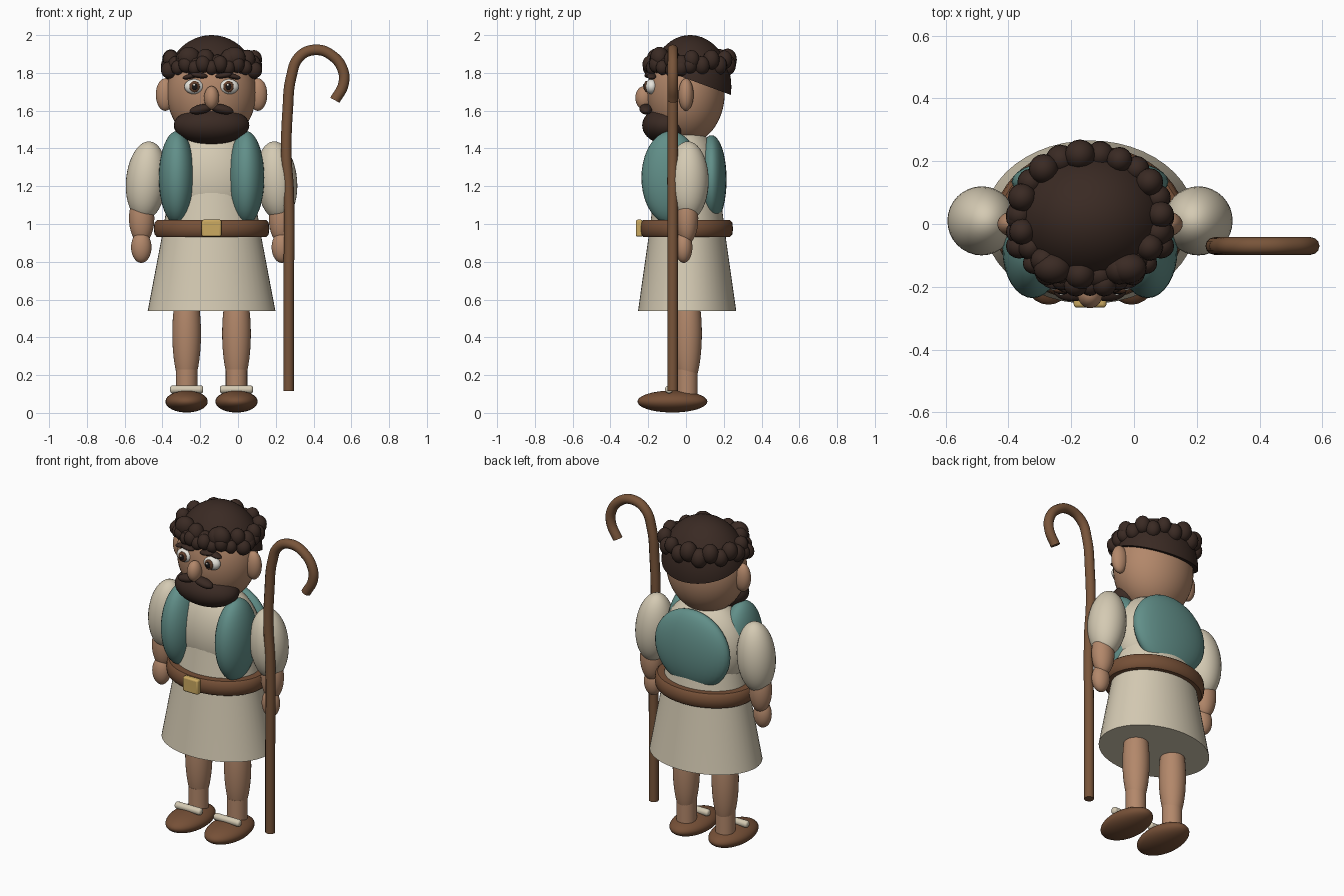
import bpy, bmesh, math, random
from mathutils import Vector, Matrix

if "Cube" in bpy.data.objects:
    bpy.data.objects.remove(bpy.data.objects["Cube"])

random.seed(4)
CX = -0.14  # centre line of the figure


def material(name, r, g, b):
    m = bpy.data.materials.new(name)
    m.diffuse_color = (r, g, b, 1)
    m.use_nodes = True
    m.node_tree.nodes["Principled BSDF"].inputs["Base Color"].default_value = m.diffuse_color
    return m


SKIN = material("skin", 0.45, 0.245, 0.145)
HAIR = material("dark_hair", 0.042, 0.023, 0.017)
LINEN = material("linen", 0.66, 0.59, 0.45)
TEAL = material("teal_cloth", 0.12, 0.275, 0.25)
LEATHER = material("leather", 0.18, 0.08, 0.038)
WOOD = material("wood", 0.19, 0.09, 0.042)
GOLD = material("gold", 0.6, 0.4, 0.12)
WHITE = material("eye_white", 0.8, 0.78, 0.72)
IRIS = material("iris_brown", 0.12, 0.05, 0.025)
BLACK = material("pupil_black", 0.01, 0.008, 0.008)


def finish(ob, name, mat, angle=40):
    ob.name = name
    ob.data.materials.append(mat)
    bpy.ops.object.select_all(action='DESELECT')
    ob.select_set(True)
    bpy.context.view_layer.objects.active = ob
    bpy.ops.object.shade_smooth_by_angle(angle=math.radians(angle))
    return ob


def mesh_object(bm, name, mat):
    me = bpy.data.meshes.new(name)
    bm.to_mesh(me)
    bm.free()
    ob = bpy.data.objects.new(name, me)
    bpy.context.collection.objects.link(ob)
    return finish(ob, name, mat)


def ball(name, mat, loc, r, tilt=0, seg=32, rings=20):
    """Ellipsoid; x is measured from the centre line, tilt turns it about y."""
    bm = bmesh.new()
    bmesh.ops.create_uvsphere(bm, u_segments=seg, v_segments=rings, radius=1)
    m = (Matrix.Translation((CX + loc[0], loc[1], loc[2]))
         @ Matrix.Rotation(math.radians(tilt), 4, 'Y') @ Matrix.Diagonal((*r, 1)))
    bm.transform(m)
    return mesh_object(bm, name, mat)


def pair(name, mat, loc, r, tilt=0, **kw):
    """Left and right ellipsoids mirrored over the centre line."""
    for side, s in (("left", 1), ("right", -1)):
        ball(f"{name}_{side}", mat, (s * loc[0], loc[1], loc[2]), r, s * tilt, **kw)


def loft(name, mat, x, y, rows, seg=48):
    """Stack of ellipses (rx, ry, z) with capped ends."""
    bm = bmesh.new()
    loops = [[bm.verts.new((CX + x + rx * math.cos(2 * math.pi * i / seg),
                            y + ry * math.sin(2 * math.pi * i / seg), z))
              for i in range(seg)] for rx, ry, z in rows]
    for a, b in zip(loops, loops[1:]):
        for i in range(seg):
            j = (i + 1) % seg
            bm.faces.new((a[i], a[j], b[j], b[i]))
    bm.faces.new(loops[0][::-1])
    bm.faces.new(loops[-1])
    return mesh_object(bm, name, mat)


# Feet, straps and legs
pair("shoe", LEATHER, (0.132, -0.072, 0.06), (0.112, 0.185, 0.058))
pair("shin", SKIN, (0.132, 0.008, 0.42), (0.076, 0.076, 0.3))
for side, s in (("left", 1), ("right", -1)):
    loft(f"ankle_{side}", SKIN, s * 0.132, 0.005,
         [(0.057, 0.057, 0.07), (0.057, 0.057, 0.23)], 24)
    bpy.ops.mesh.primitive_cylinder_add(vertices=20, radius=0.021, depth=0.175,
                                        location=(CX + s * 0.132, -0.09, 0.124),
                                        rotation=(0, math.pi / 2, 0))
    strap = finish(bpy.context.object, f"shoe_strap_{side}", LINEN)
    bev = strap.modifiers.new("round", 'BEVEL')
    bev.width, bev.segments = 0.012, 3

# Tunic, chest and neck
loft("tunic", LINEN, 0, 0.006,
     [(0.338, 0.26, 0.54), (0.262, 0.203, 0.94), (0.222, 0.172, 1.18)])
ball("chest", LINEN, (0, 0.006, 1.23), (0.265, 0.18, 0.28))
loft("neck", SKIN, 0, 0, [(0.09, 0.085, 1.38), (0.09, 0.085, 1.52)], 24)

# Belt and buckle
loft("belt", LEATHER, 0, 0.003,
     [(0.25, 0.19, 0.932), (0.29, 0.23, 0.932), (0.302, 0.242, 0.945), (0.306, 0.246, 0.975),
      (0.302, 0.242, 1.008), (0.29, 0.23, 1.02), (0.25, 0.19, 1.02)])
bpy.ops.mesh.primitive_cube_add(size=1, location=(CX, -0.248, 0.978))
buckle = bpy.context.object
buckle.scale = (0.104, 0.036, 0.09)
bpy.ops.object.transform_apply(location=False, rotation=False, scale=True)
finish(buckle, "buckle", GOLD)
bev = buckle.modifiers.new("round", 'BEVEL')
bev.width, bev.segments = 0.01, 3

# Vest
pair("vest_front", TEAL, (0.183, -0.08, 1.245), (0.096, 0.156, 0.247))
ball("vest_back", TEAL, (0, 0.135, 1.235), (0.25, 0.08, 0.235))

# Arms
pair("sleeve", LINEN, (0.345, 0.01, 1.228), (0.108, 0.11, 0.21), -5)
pair("forearm", SKIN, (0.37, 0.005, 1.03), (0.067, 0.06, 0.135))
pair("hand", SKIN, (0.372, -0.012, 0.877), (0.054, 0.046, 0.083))

# Head, ears and nose
ball("head", SKIN, (0, 0, 1.695), (0.236, 0.205, 0.272), seg=48, rings=32)
pair("ear", SKIN, (0.245, 0, 1.685), (0.05, 0.04, 0.086))
ball("nose", SKIN, (0, -0.222, 1.668), (0.04, 0.046, 0.062))

# Beard and moustache
ball("beard", HAIR, (0, -0.1, 1.522), (0.2, 0.132, 0.1))
pair("moustache", HAIR, (0.055, -0.212, 1.608), (0.062, 0.034, 0.025), 12)

# Eyes and brows
pair("eye", WHITE, (0.092, -0.182, 1.727), (0.052, 0.034, 0.04))
pair("iris", IRIS, (0.09, -0.21, 1.727), (0.028, 0.012, 0.03), seg=20, rings=12)
pair("pupil", BLACK, (0.089, -0.219, 1.727), (0.016, 0.006, 0.018), seg=16, rings=10)
for x in (0.092, -0.086):
    ball("eye_glint", WHITE, (x - 0.006, -0.224, 1.736), (0.006, 0.004, 0.006), seg=10, rings=6)
pair("brow_inner", HAIR, (0.065, -0.195, 1.787), (0.045, 0.025, 0.015), -8, seg=20, rings=12)
pair("brow_outer", HAIR, (0.11, -0.182, 1.783), (0.045, 0.025, 0.014), 14, seg=20, rings=12)

# Hair cap: ellipsoid cut by a plane sloping down to the back
bm = bmesh.new()
bmesh.ops.create_uvsphere(bm, u_segments=48, v_segments=32, radius=1)
bm.transform(Matrix.Translation((CX, 0.022, 1.725)) @ Matrix.Diagonal((0.248, 0.218, 0.275, 1)))
cut = bmesh.ops.bisect_plane(bm, geom=bm.verts[:] + bm.edges[:] + bm.faces[:],
                             plane_co=(CX, 0.03, 1.76), plane_no=(0, 0.37, 1), clear_inner=True)
rim = [e for e in cut["geom_cut"] if isinstance(e, bmesh.types.BMEdge)]
bmesh.ops.contextual_create(bm, geom=rim)
mesh_object(bm, "hair_cap", HAIR)

# Curls in a ring round the head, then a fringe over the forehead
N = 22
for i in range(N):
    a = 2 * math.pi * i / N
    r = random.uniform(0.04, 0.05)
    z = 1.855 + 0.015 * (-1) ** i
    ball("curl", HAIR, (0.225 * math.cos(a), 0.03 + 0.192 * math.sin(a), z),
         (r, r, r * 1.2), seg=16, rings=10)
for i in range(9):
    t = (i - 4) / 4
    r = 0.034 + 0.006 * (i % 2)
    ball("fringe_curl", HAIR, (0.18 * t, -0.195 + 0.07 * t * t, 1.828 + 0.018 * (i % 2)),
         (r, r, r * 1.15), seg=16, rings=10)
pair("big_curl", HAIR, (0.12, -0.14, 1.88), (0.06, 0.05, 0.058), seg=20, rings=12)
for i in range(3):
    pair("side_curl", HAIR, (0.225, -0.07 + 0.045 * i, 1.815 + 0.012 * i),
         (0.043, 0.04, 0.045), seg=16, rings=10)

# Crook staff swept along a curve
path = [(0.268, 0.115), (0.268, 0.6), (0.268, 1.18), (0.256, 1.36), (0.263, 1.6), (0.282, 1.78),
        (0.325, 1.885), (0.41, 1.922), (0.5, 1.89), (0.555, 1.815), (0.558, 1.74), (0.513, 1.655)]
cu = bpy.data.curves.new("staff", 'CURVE')
cu.dimensions = '3D'
cu.bevel_depth, cu.bevel_resolution, cu.use_fill_caps = 0.028, 4, True
cu.resolution_u = 8
sp = cu.splines.new('BEZIER')
sp.bezier_points.add(len(path) - 1)
for p, (x, z) in zip(sp.bezier_points, path):
    p.co = (x, -0.07, z)
    p.handle_left_type = p.handle_right_type = 'AUTO'
staff = bpy.data.objects.new("staff", cu)
bpy.context.collection.objects.link(staff)
bpy.ops.object.select_all(action='DESELECT')
staff.select_set(True)
bpy.context.view_layer.objects.active = staff
bpy.ops.object.convert(target='MESH')
finish(bpy.context.object, "staff", WOOD)
